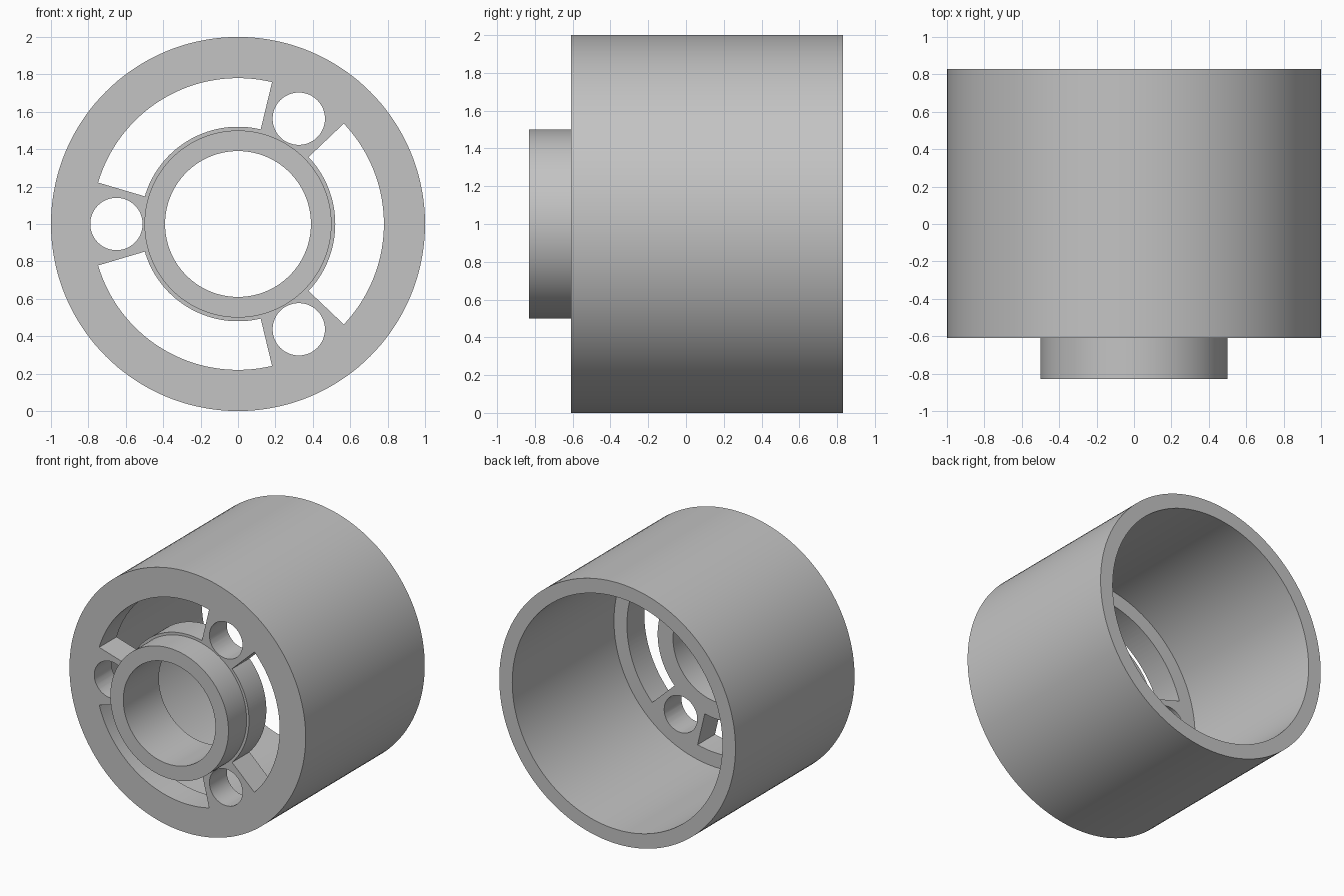
import bpy, bmesh
from math import sin, cos, pi, radians

cube = bpy.data.objects.get("Cube")
if cube:
    bpy.data.objects.remove(cube, do_unlink=True)

CENTRE_Z = 1.0
FRONT, PLATE_BACK, BACK, NOSE = -0.61, -0.40, 0.83, -0.83
SEGMENTS = 144

grey = bpy.data.materials.new("plain grey")
grey.use_nodes = True
grey.diffuse_color = (0.55, 0.55, 0.55, 1)
grey.node_tree.nodes["Principled BSDF"].inputs["Base Color"].default_value = grey.diffuse_color


def add_object(name, bm):
    bmesh.ops.recalc_face_normals(bm, faces=bm.faces)
    mesh = bpy.data.meshes.new(name)
    bm.to_mesh(mesh)
    bm.free()
    obj = bpy.data.objects.new(name, mesh)
    mesh.materials.append(grey)
    bpy.context.collection.objects.link(obj)
    return obj


def lathe(bm, profile):
    """Turn a closed (radius, y) profile about the y axis."""
    rings = []
    for i in range(SEGMENTS):
        a = 2 * pi * i / SEGMENTS
        rings.append([bm.verts.new((r * cos(a), y, CENTRE_Z + r * sin(a))) for r, y in profile])
    n = len(profile)
    for i, ring in enumerate(rings):
        after = rings[(i + 1) % SEGMENTS]
        for j in range(n):
            k = (j + 1) % n
            bm.faces.new((ring[j], ring[k], after[k], after[j]))


def prism(bm, outline):
    """Extrude an (x, z) outline right through the end plate."""
    y0, y1 = FRONT - 0.1, PLATE_BACK + 0.1
    front = [bm.verts.new((x, y0, CENTRE_Z + z)) for x, z in outline]
    back = [bm.verts.new((x, y1, CENTRE_Z + z)) for x, z in outline]
    bm.faces.new(front)
    bm.faces.new(back[::-1])
    n = len(outline)
    for i in range(n):
        j = (i + 1) % n
        bm.faces.new((front[i], front[j], back[j], back[i]))


def arc(radius, start, end, steps, cx=0, cz=0):
    angles = [radians(start + (end - start) * i / steps) for i in range(steps + 1)]
    return [(cx + radius * cos(a), cz + radius * sin(a)) for a in angles]


# Turned body: outer sleeve, end plate and hub tube in one section
bm = bmesh.new()
lathe(bm, [(0.39, NOSE), (0.50, NOSE), (0.50, FRONT), (1.0, FRONT),
           (1.0, BACK), (0.89, BACK), (0.89, PLATE_BACK), (0.39, PLATE_BACK)])
body = add_object("drum_body", bm)

# Three curved slots and three round holes through the spokes
bm = bmesh.new()
for spoke in (60, 180, 300):
    start, end = spoke + 16.5, spoke + 103.5
    prism(bm, arc(0.78, start, end, 36) + arc(0.52, end, start, 36))
    a = radians(spoke)
    prism(bm, arc(0.14, 0, 360, 48, 0.65 * cos(a), 0.65 * sin(a))[:-1])
cutter = add_object("plate_cutter", bm)
cutter.hide_render = True

cut = body.modifiers.new("plate openings", 'BOOLEAN')
cut.operation = 'DIFFERENCE'
cut.solver = 'EXACT'
cut.object = cutter

bpy.ops.object.select_all(action='DESELECT')
bpy.context.view_layer.objects.active = body
body.select_set(True)
bpy.ops.object.modifier_apply(modifier=cut.name)
bpy.data.objects.remove(cutter, do_unlink=True)
bpy.ops.object.shade_smooth_by_angle(angle=radians(30))
